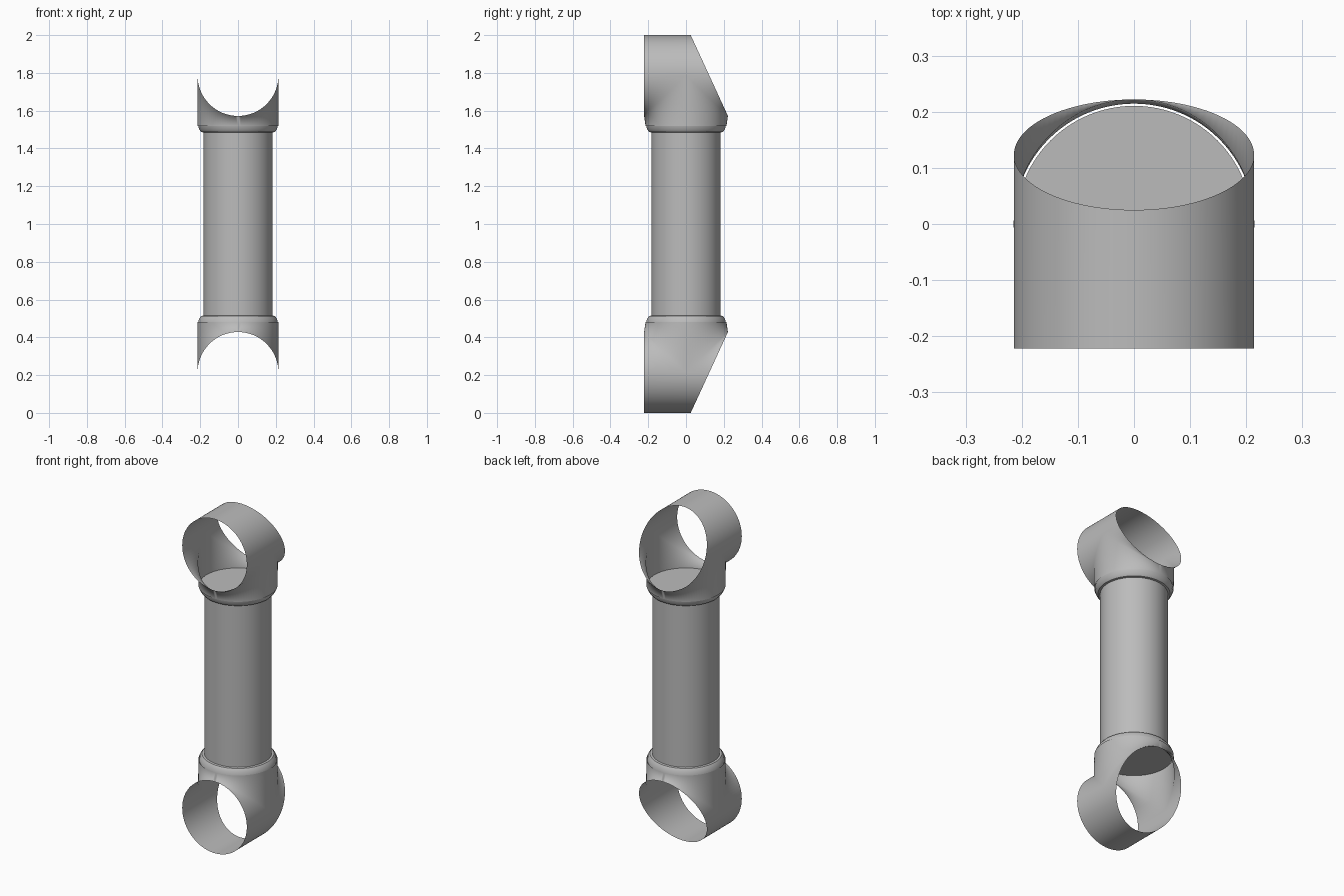
import bpy
import bmesh
from math import sin, cos, pi, radians

cube = bpy.data.objects.get("Cube")
if cube:
    bpy.data.objects.remove(cube, do_unlink=True)

N = 96            # sides around every tube
R = 0.214         # radius of the cross tubes
REACH = 0.222     # half depth of the cross tubes
AXIS = 0.786      # height of the cross tube axis above the middle
MIDDLE = 1.0

grey = bpy.data.materials.new("plain_grey")
grey.use_nodes = True
grey.diffuse_color = (0.5, 0.5, 0.5, 1)
grey.node_tree.nodes["Principled BSDF"].inputs["Base Color"].default_value = (0.5, 0.5, 0.5, 1)


def finish(name, bm):
    """Turn an upper half into an object mirrored about the middle."""
    bmesh.ops.remove_doubles(bm, verts=bm.verts, dist=0.0001)
    mesh = bpy.data.meshes.new(name)
    bm.to_mesh(mesh)
    bm.free()
    mesh.materials.append(grey)
    obj = bpy.data.objects.new(name, mesh)
    bpy.context.collection.objects.link(obj)
    obj.location.z = MIDDLE
    mirror = obj.modifiers.new("mirror", "MIRROR")
    mirror.use_axis = (False, False, True)
    mirror.merge_threshold = 0.0005
    for poly in mesh.polygons:
        poly.use_smooth = True
    return obj


def strip(bm, a, b, t0, t1):
    """Quad between two curves over one angle step."""
    points = [a(t0), b(t0), b(t1), a(t1)]
    bm.faces.new([bm.verts.new(p) for p in points])


# Straight pipe with a flared, capped collar at each end
bm = bmesh.new()
profile = [(0.183, 0), (0.183, 0.485), (0.195, 0.487), (0.207, 0.502), (0.2105, 0.525)]
for (r0, z0), (r1, z1) in zip(profile, profile[1:]):
    for i in range(N):
        strip(bm, lambda t: (r1 * cos(t), r1 * sin(t), z1),
              lambda t: (r0 * cos(t), r0 * sin(t), z0),
              2 * pi * i / N, 2 * pi * (i + 1) / N)
r, z = profile[-1]
bm.faces.new([bm.verts.new((r * cos(2 * pi * i / N), r * sin(2 * pi * i / N), z)) for i in range(N)])
pipe = finish("capped_pipe", bm)
bpy.ops.object.select_all(action="DESELECT")
bpy.context.view_layer.objects.active = pipe
pipe.select_set(True)
bpy.ops.object.shade_smooth_by_angle(angle=radians(40))


# Open cross tubes: square at the front, cut at a slant at the back
def front_rim(t):
    return (R * sin(t), -REACH, AXIS - R * cos(t))


def back_rim(t):
    return (R * sin(t), 0.025 + (REACH - 0.025) * (cos(t) + 1) / 2, AXIS - R * cos(t))


def front_seam(t):
    return (R * sin(t), -REACH * cos(t), AXIS - R * cos(t))


def back_seam(t):
    return (R * sin(t), REACH * cos(t), AXIS - R * cos(t))


# Lower rim of the socket that sits over the pipe collar
def front_socket(t):
    return (0.2145 * sin(t), -0.2145 * cos(t), 0.52)


def back_socket(t):
    return (0.2145 * sin(t), 0.2145 * cos(t), 0.52)


bm = bmesh.new()
for i in range(N):
    t0, t1 = -pi + 2 * pi * i / N, -pi + 2 * pi * (i + 1) / N
    if N // 4 <= i < 3 * N // 4:
        strip(bm, front_rim, front_seam, t0, t1)
        strip(bm, back_seam, back_rim, t0, t1)
        strip(bm, front_seam, front_socket, t0, t1)
        strip(bm, back_socket, back_seam, t0, t1)
    else:
        strip(bm, front_rim, back_rim, t0, t1)
finish("end_fittings", bm)
